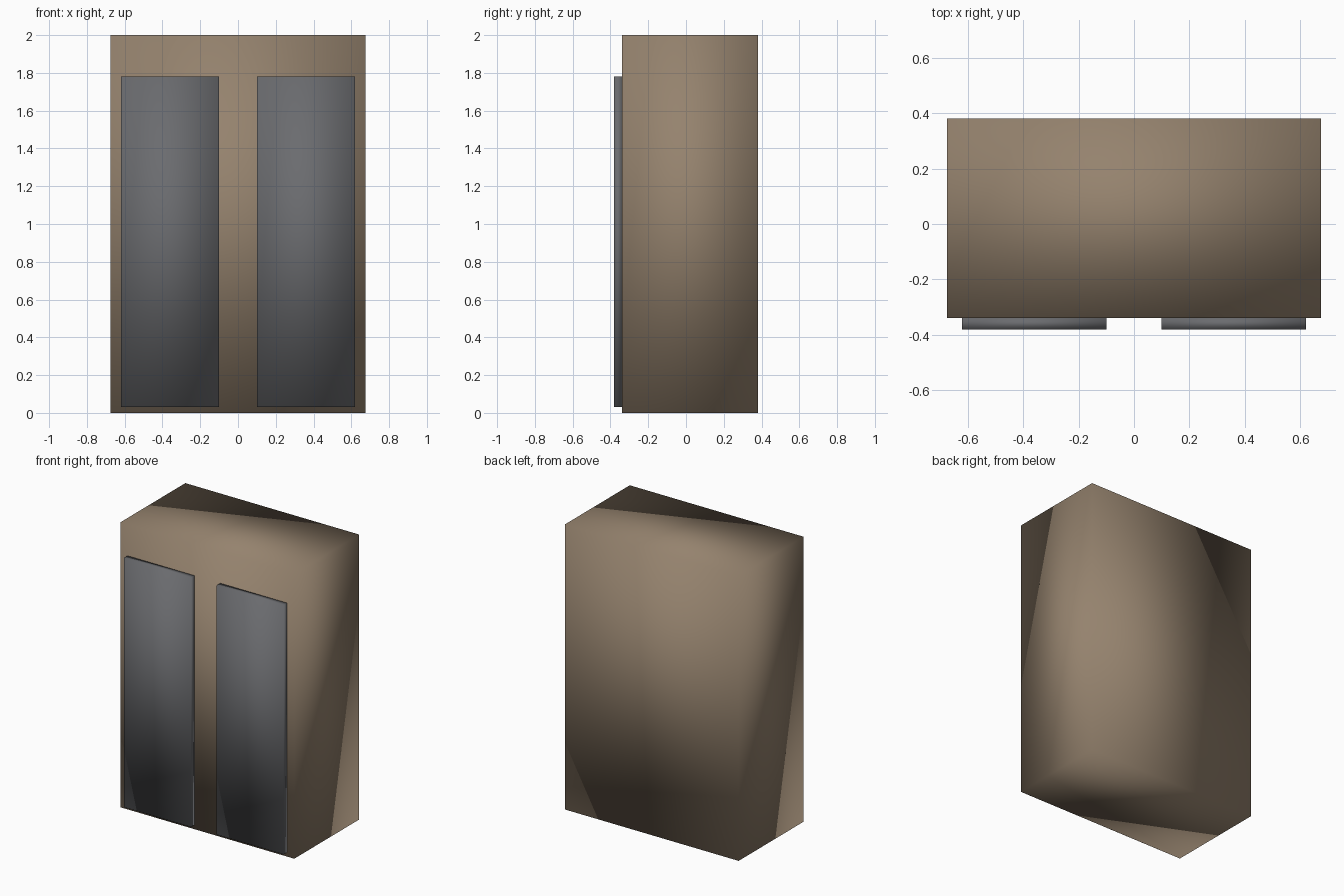
import bpy

if "Cube" in bpy.data.objects:
    bpy.data.objects.remove(bpy.data.objects["Cube"])


def material(name, color):
    mat = bpy.data.materials.new(name)
    mat.diffuse_color = (*color, 1.0)
    mat.use_nodes = True
    mat.node_tree.nodes["Principled BSDF"].inputs["Base Color"].default_value = mat.diffuse_color
    return mat


def box(name, low, high, mat):
    """Smooth-shaded box between two opposite corners."""
    center = [(a + b) / 2 for a, b in zip(low, high)]
    size = [b - a for a, b in zip(low, high)]
    bpy.ops.mesh.primitive_cube_add(size=1, location=center)
    obj = bpy.context.object
    obj.name = name
    obj.scale = size
    bpy.ops.object.transform_apply(location=False, rotation=False, scale=True)
    bpy.ops.object.shade_smooth()
    obj.data.materials.append(mat)
    return obj


brown = material("brown_body", (0.30, 0.225, 0.155))
grey = material("dark_grey_panel", (0.145, 0.148, 0.158))

# Cabinet body
box("cabinet_body", (-0.675, -0.34, 0.0), (0.675, 0.38, 2.0), brown)

# Two raised door panels on the front
for side, x in (("left", -0.36), ("right", 0.36)):
    box(f"{side}_door_panel", (x - 0.26, -0.38, 0.03), (x + 0.26, -0.34, 1.78), grey)
